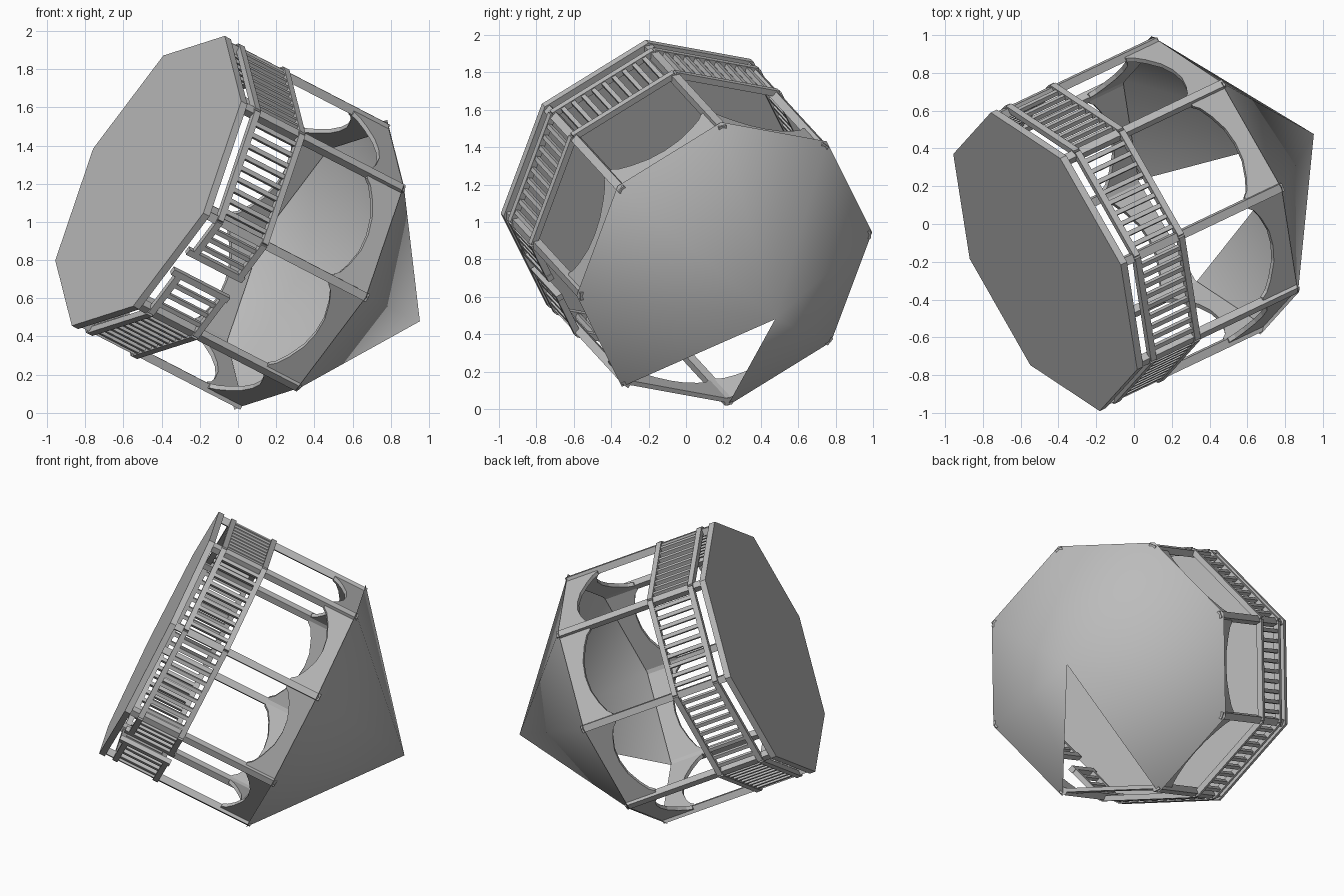
import bpy, bmesh, math
from mathutils import Vector, Matrix

if "Cube" in bpy.data.objects:
    bpy.data.objects.remove(bpy.data.objects["Cube"])

# Tilted frame: local z runs from the floor up to the roof tip
axis = Vector((0.818, 0.389, -0.423)).normalized()
ux = Vector((0.454, -0.025, 0.891))
ux = (ux - axis * ux.dot(axis)).normalized()
uy = axis.cross(ux)
FRAME = Matrix((ux, uy, axis)).transposed().to_4x4()
FRAME.translation = Vector((-0.47, -0.2, 1.215))

R, EAVE, TIP = 0.858, 1.04, 1.738

mat = bpy.data.materials.new("light_grey")
mat.diffuse_color = (0.5, 0.5, 0.5, 1)
mat.use_nodes = True
mat.node_tree.nodes["Principled BSDF"].inputs["Base Color"].default_value = mat.diffuse_color


def corner(k, r, z):
    a = math.radians(45 * k)
    return Vector((r * math.cos(a), r * math.sin(a), z))


def finish(name, bm):
    bmesh.ops.recalc_face_normals(bm, faces=bm.faces)
    me = bpy.data.meshes.new(name)
    bm.to_mesh(me)
    bm.free()
    me.materials.append(mat)
    ob = bpy.data.objects.new(name, me)
    ob.matrix_world = FRAME
    bpy.context.collection.objects.link(ob)
    return ob


def beam(bm, p, q, out, w, d):
    """Box from p to q, w wide across and d deep along the outward direction."""
    t = (q - p).normalized()
    out = (out - t * out.dot(t)).normalized()
    side = t.cross(out)
    m = Matrix((side * w, out * d, t * (q - p).length)).transposed().to_4x4()
    m.translation = (p + q) / 2
    bmesh.ops.create_cube(bm, size=1, matrix=m)


def prism(bm, pts, move):
    f = bm.faces.new([bm.verts.new(p) for p in pts])
    r = bmesh.ops.extrude_face_region(bm, geom=[f])
    vs = [v for v in r["geom"] if isinstance(v, bmesh.types.BMVert)]
    bmesh.ops.translate(bm, verts=vs, vec=move)


# Octagonal floor
bm = bmesh.new()
prism(bm, [corner(k, R, 0) for k in range(8)], Vector((0, 0, 0.04)))
finish("floor", bm)

# Corner posts
bm = bmesh.new()
for k in range(8):
    beam(bm, corner(k, 0.82, 0.03), corner(k, 0.82, 1.06), corner(k, 1, 0), 0.045, 0.045)
finish("posts", bm)

# Railings, with an entrance gap on one side
bm = bmesh.new()
for k in range(8):
    a, b = corner(k, 0.84, 0), corner(k + 1, 0.84, 0)
    out = a + b
    entrance = k == 2
    for t0, t1 in ([(0, 0.36), (0.58, 1)] if entrance else [(0, 1)]):
        p, q = a.lerp(b, t0), a.lerp(b, t1)
        for z in (0.11, 0.395):
            up = Vector((0, 0, z))
            beam(bm, p + up, q + up, out, 0.035, 0.035)
        n = max(2, round(10 * (t1 - t0)))
        for i in range(1, n):
            c = p.lerp(q, i / n)
            beam(bm, c + Vector((0, 0, 0.11)), c + Vector((0, 0, 0.395)), out, 0.024, 0.024)
        if entrance:
            c = q if t0 == 0 else p
            beam(bm, c + Vector((0, 0, 0.065)), c + Vector((0, 0, 0.42)), out, 0.035, 0.035)
finish("railings", bm)

# Arched valance boards under the eaves
half = [(0, 0.835), (0.06, 0.84), (0.1, 0.87), (0.2, 0.905), (0.35, 0.94)]
arch = half + [(0.5, 0.95)] + [(1 - t, z) for t, z in reversed(half)]
bm = bmesh.new()
for k in range(8):
    a, b = corner(k, 0.83, 0), corner(k + 1, 0.83, 0)
    pts = [a.lerp(b, t) + Vector((0, 0, z)) for t, z in arch]
    pts += [b + Vector((0, 0, 1.062)), a + Vector((0, 0, 1.062))]
    prism(bm, pts, -(a + b).normalized() * 0.025)
finish("valances", bm)

# Pyramid roof, one panel left open
bm = bmesh.new()
tip = bm.verts.new((0, 0, TIP))
rim = [bm.verts.new(corner(k, R, EAVE)) for k in range(4, 12)]
for p, q in zip(rim, rim[1:]):
    bm.faces.new((p, q, tip))
roof = finish("roof", bm)
bpy.context.view_layer.objects.active = roof
roof.select_set(True)
bpy.ops.object.shade_smooth_by_angle(angle=math.radians(35))
